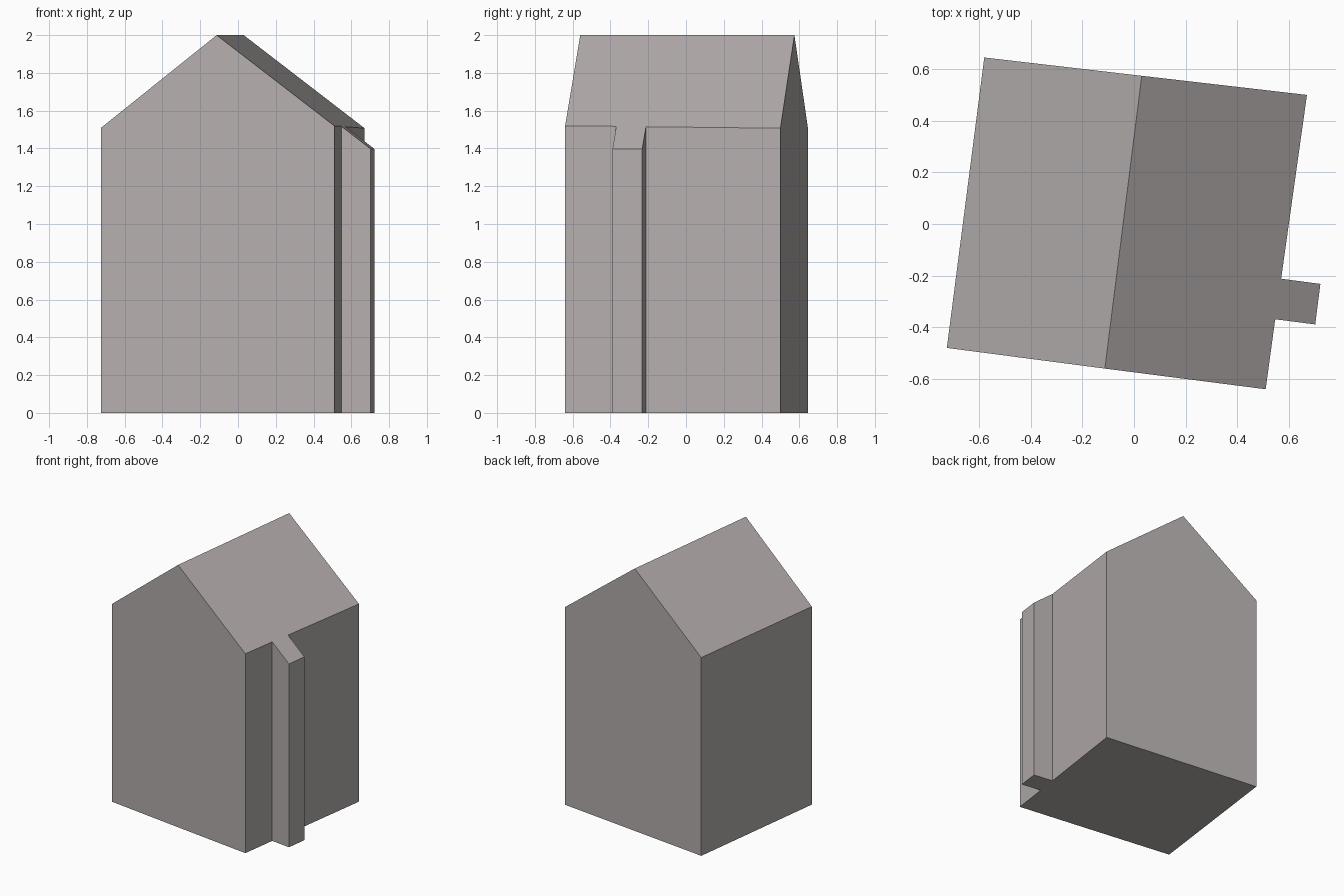
import bpy, bmesh
from mathutils import Vector

if "Cube" in bpy.data.objects:
    bpy.data.objects.remove(bpy.data.objects["Cube"])

# Footprint, counter-clockwise, including both ridge ends and the side chimney block
outline = [(-0.725, -0.48), (-0.113, -0.56), (0.51, -0.64),
           (0.547, -0.369), (0.702, -0.389), (0.722, -0.232), (0.57, -0.212),
           (0.67, 0.50), (0.03, 0.574), (-0.58, 0.645)]
RIDGE_FRONT, RIDGE_BACK = 1, 8
RIDGE_Z = 2.0
LEFT_SLOPE, RIGHT_SLOPE = 0.795, 0.765

ridge_start = Vector(outline[RIDGE_FRONT])
ridge_dir = (Vector(outline[RIDGE_BACK]) - ridge_start).normalized()
across = Vector((ridge_dir.y, -ridge_dir.x))


def roof_height(p):
    """Height of the gable roof above a footprint point."""
    d = (Vector(p) - ridge_start).dot(across)
    return RIDGE_Z - (RIGHT_SLOPE * d if d > 0 else -LEFT_SLOPE * d)


bm = bmesh.new()
low = [bm.verts.new((x, y, 0)) for x, y in outline]
top = [bm.verts.new((x, y, roof_height((x, y)))) for x, y in outline]
n = len(outline)

# Walls and base
for i in range(n):
    j = (i + 1) % n
    bm.faces.new((low[i], low[j], top[j], top[i]))
bm.faces.new(low[::-1])

# Roof: right slope runs straight out over the chimney block
bm.faces.new(top[RIDGE_FRONT:RIDGE_BACK + 1])
bm.faces.new((top[0], top[RIDGE_FRONT], top[RIDGE_BACK], top[9]))

# Merge the two halves of each gable wall into one flat face
bmesh.ops.dissolve_limit(bm, angle_limit=0.03, verts=bm.verts[:], edges=bm.edges[:])
bmesh.ops.recalc_face_normals(bm, faces=bm.faces[:])

mesh = bpy.data.meshes.new("house_body")
bm.to_mesh(mesh)
bm.free()
house = bpy.data.objects.new("house_body", mesh)
bpy.context.collection.objects.link(house)

# Single warm grey
grey = bpy.data.materials.new("warm_grey")
grey.diffuse_color = (0.46, 0.425, 0.42, 1)
grey.use_nodes = True
grey.node_tree.nodes["Principled BSDF"].inputs["Base Color"].default_value = grey.diffuse_color
mesh.materials.append(grey)
